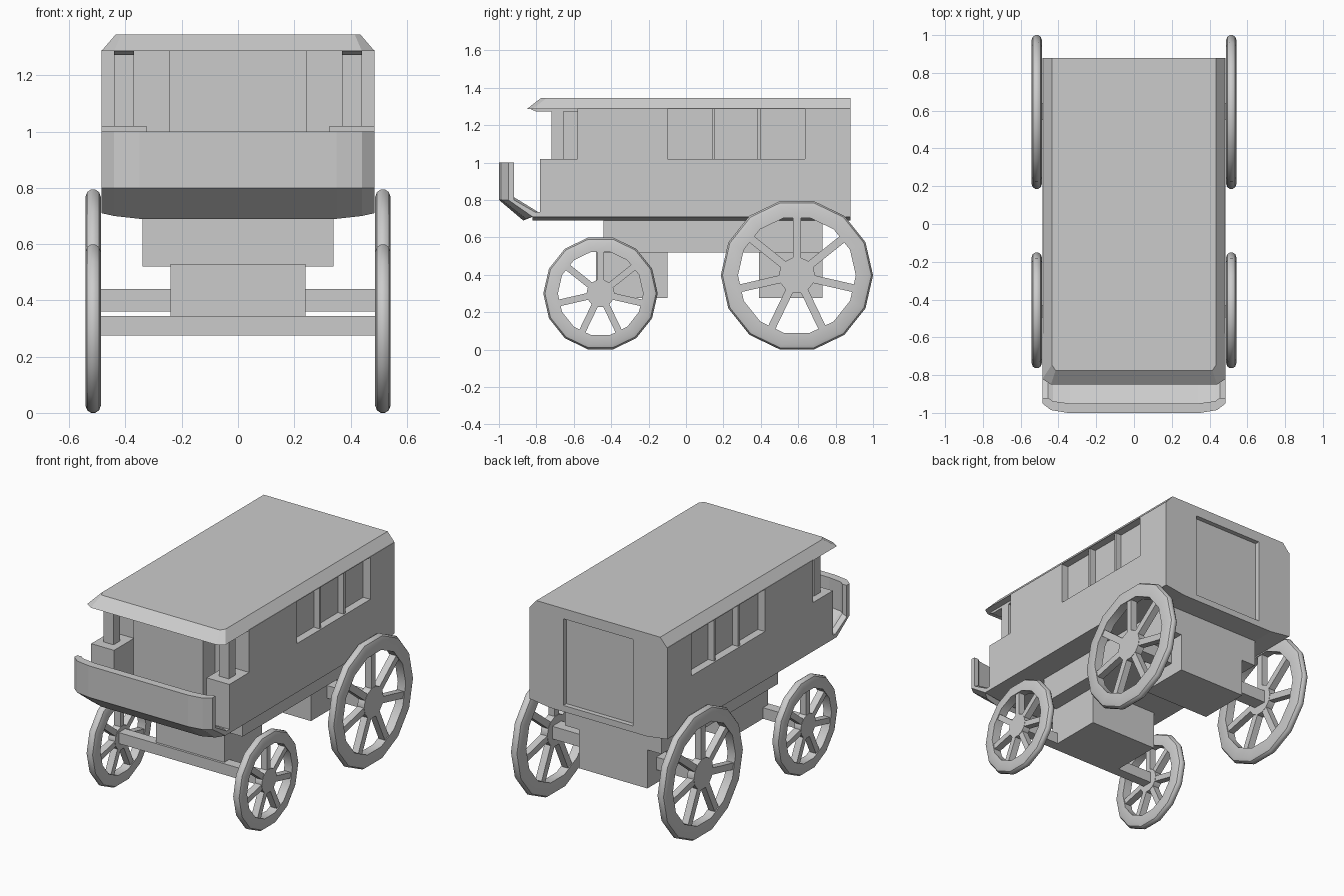
import bpy, bmesh, math
from mathutils import Matrix, Vector

if "Cube" in bpy.data.objects:
    bpy.data.objects.remove(bpy.data.objects["Cube"])


def finish(name, bm):
    bmesh.ops.recalc_face_normals(bm, faces=bm.faces)
    me = bpy.data.meshes.new(name)
    bm.to_mesh(me)
    bm.free()
    ob = bpy.data.objects.new(name, me)
    bpy.context.collection.objects.link(ob)
    return ob


def add_box(bm, x, y, z, matrix=Matrix()):
    size = Vector((x[1] - x[0], y[1] - y[0], z[1] - z[0]))
    mid = Vector((sum(x) / 2, sum(y) / 2, sum(z) / 2))
    m = matrix @ Matrix.Translation(mid) @ Matrix.Diagonal((*size, 1))
    bmesh.ops.create_cube(bm, size=1, matrix=m)


def boxes(name, *specs):
    bm = bmesh.new()
    for s in specs:
        add_box(bm, *s)
    return finish(name, bm)


def add_loft(bm, rings, closed=False):
    # skin a list of equal-length closed rings; cap the ends or join them
    vs = [[bm.verts.new(p) for p in r] for r in rings]
    n = len(vs[0])
    pairs = list(zip(vs, vs[1:])) + ([(vs[-1], vs[0])] if closed else [])
    for a, b in pairs:
        for i in range(n):
            j = (i + 1) % n
            bm.faces.new((a[i], a[j], b[j], b[i]))
    if not closed:
        bm.faces.new(vs[0])
        bm.faces.new(vs[-1])


def loft(name, rings):
    bm = bmesh.new()
    add_loft(bm, rings)
    return finish(name, bm)


def mirrored(half):
    # close a half outline across x = 0
    return half + [(-p[0], *p[1:]) for p in reversed(half)]


def section(half, y0, y1):
    full = mirrored(half)
    return [[(x, y, z) for x, z in full] for y in (y0, y1)]


# cabin with recessed side windows, front windows and rear door
cabin = loft("cabin", section([(.34, .69), (.485, .71), (.485, 1.29)], -.58, .88))
W = (1.02, 1.287)
cutter = boxes("cabin_cutter",
               ((.435, .6), (-.10, .635), W),
               ((-.6, -.435), (-.10, .635), W),
               ((-.245, .245), (.85, 1.0), (.73, 1.28)),
               ((-.245, .245), (-.7, -.565), (.735, 1.01)),
               ((-.245, .245), (-.7, -.46), (1.01, 1.287)))
mod = cabin.modifiers.new("recesses", "BOOLEAN")
mod.object = cutter
mod.operation = "DIFFERENCE"
mod.solver = "EXACT"
bpy.context.view_layer.objects.active = cabin
bpy.ops.object.modifier_apply(modifier=mod.name)
bpy.data.objects.remove(cutter)

# window bars
boxes("side_window_bars", *[(sorted((s * .43, s * .475)), (y - .008, y + .008), (1.01, 1.29))
                            for s in (1, -1) for y in (.147, .39)])
boxes("front_window_bars", *[((x - .008, x + .008), (-.50, -.45), (1.0, 1.29))
                             for x in (-.12, .12)])

# roof with bevelled sides and front eave
loft("roof", [[(x, y, z) for x, y in mirrored(h)] for z, h in (
    (1.287, [(.485, .88), (.485, -.82), (.44, -.85)]),
    (1.345, [(.435, .88), (.435, -.745), (.415, -.775)]))])

# driver floor
loft("driver_floor", section([(.34, .69), (.485, .71), (.485, .735)], -.82, -.58))

# wrap-around dashboard, folded back towards the floor
outer = [(.485, -.92), (.485, -.95), (.44, -.985), (.35, -1.0)]
inner = [(.34, -.95), (.43, -.938), (.455, -.92)]
base_z = [.725, .71, .70, .69]
plan = mirrored(outer)
plan_in = mirrored(inner[::-1])


def dash_ring(shift, zo, zi):
    ring = [(x, y + shift, z) for (x, y), z in zip(plan, zo + zo[::-1])]
    return ring + [(x, y + shift, zi) for x, y in reversed(plan_in)]


loft("dashboard", [dash_ring(.13, base_z, .735),
                   dash_ring(0, [.8] * 4, .815),
                   dash_ring(0, [1.0] * 4, 1.0)])

# side boxes and roof posts by the driver
for s, side in ((1, "right"), (-1, "left")):
    boxes(side + "_side_box", (sorted((s * .325, s * .485)), (-.78, -.58), (.72, 1.02)))
    px = sorted((s * .37, s * .44))
    boxes(side + "_post", (px, (-.72, -.655), (1.01, 1.29)))
    prof = [(-.84, 1.29), (-.80, 1.272), (-.58, 1.272), (-.58, 1.29)]
    loft(side + "_eave_bracket", [[(x, y, z) for y, z in prof] for x in px])

# undercarriage
boxes("chassis", ((-.34, .34), (-.44, .73), (.52, .70)))
boxes("front_axle_block", ((-.24, .24), (-.48, -.10), (.275, .53)))
boxes("rear_axle_block", ((-.24, .24), (.39, .73), (.275, .53)))
boxes("front_axle", ((-.50, .50), (-.495, -.43), (.275, .345)))
boxes("rear_axle", ((-.50, .50), (.55, .64), (.36, .44)))


def wheel(name, x, y, z, R, r, hub, spoke, n=14):
    bm = bmesh.new()
    w = .028
    # rim: rounded outer tread, flat inside
    prof = [(-w, r), (-w, R - .028), (-.021, R - .009), (-.008, R),
            (.008, R), (.021, R - .009), (w, R - .028), (w, r)]
    rings = []
    for i in range(n):
        a = 2 * math.pi * i / n
        rings.append([(u, v * math.cos(a), v * math.sin(a)) for u, v in prof])
    add_loft(bm, rings, closed=True)
    # hub
    add_loft(bm, [[(u, hub * math.cos(2 * math.pi * i / n), hub * math.sin(2 * math.pi * i / n))
                   for i in range(n)] for u in (-.024, .024)])
    # seven spokes, one pointing straight up
    for k in range(7):
        add_box(bm, (-.022, .022), (-spoke / 2, spoke / 2), (hub * .8, r + .015),
                Matrix.Rotation(2 * math.pi * k / 7, 4, "X"))
    ob = finish(name, bm)
    ob.location = (x, y, z)
    bpy.ops.object.select_all(action="DESELECT")
    ob.select_set(True)
    bpy.context.view_layer.objects.active = ob
    bpy.ops.object.shade_smooth_by_angle(angle=math.radians(35))


for s, side in ((1, "right"), (-1, "left")):
    wheel("front_" + side + "_wheel", s * .515, -.457, .30, .306, .228, .075, .036)
    wheel("rear_" + side + "_wheel", s * .515, .593, .397, .407, .315, .097, .042)
